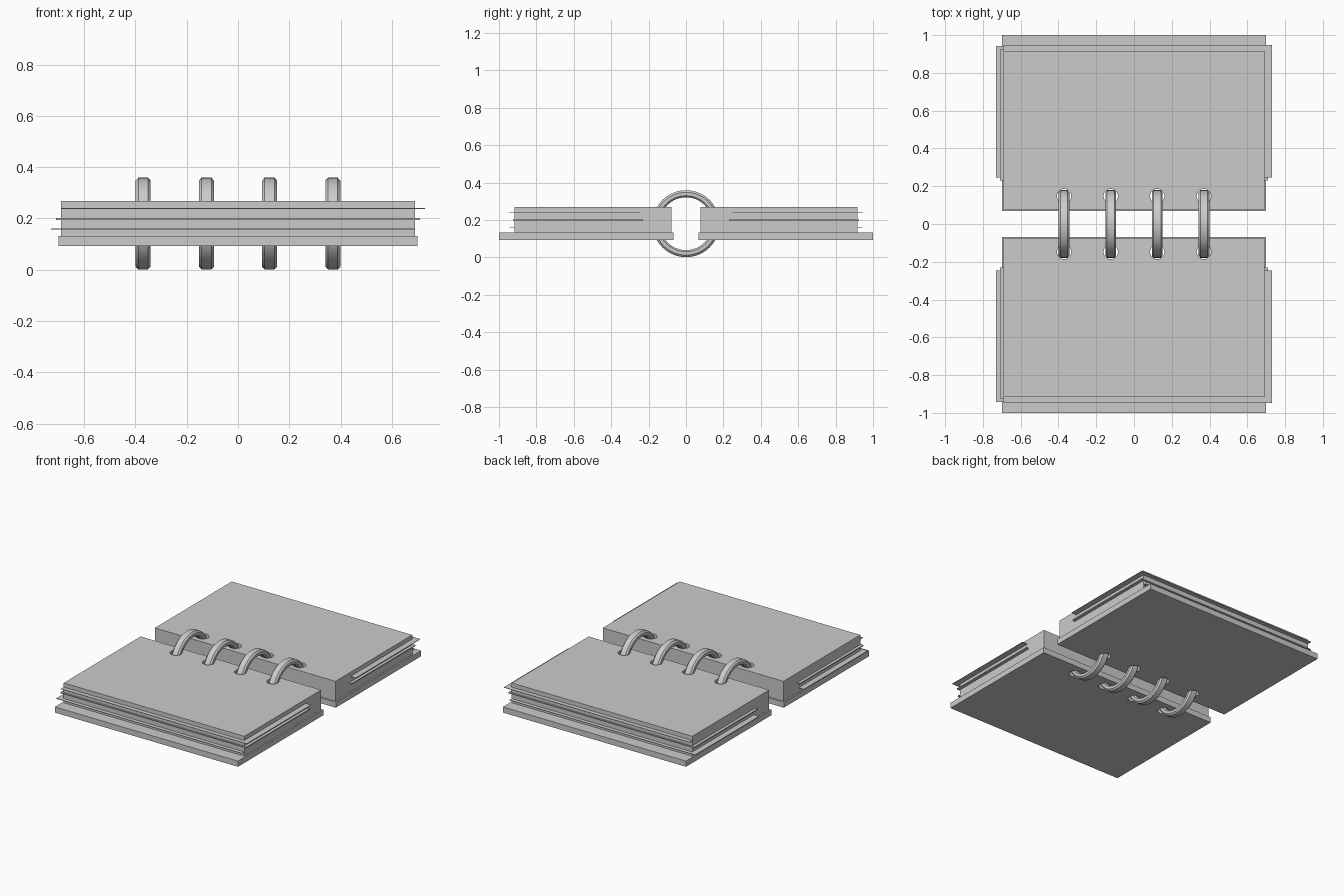
import bpy, bmesh, math
from mathutils import Matrix

if "Cube" in bpy.data.objects:
    bpy.data.objects.remove(bpy.data.objects["Cube"])

RING_X = (-0.37, -0.123, 0.123, 0.37)
RING_Z = 0.18


def make_object(name, bm):
    bmesh.ops.recalc_face_normals(bm, faces=bm.faces)
    mesh = bpy.data.meshes.new(name)
    bm.to_mesh(mesh)
    bm.free()
    ob = bpy.data.objects.new(name, mesh)
    bpy.context.collection.objects.link(ob)
    return ob


def mirrored_slab(name, x0, x1, y0, y1, z0, z1, cutter=None):
    """Box on the back half, optionally punched, mirrored to the front half."""
    bm = bmesh.new()
    mat = (Matrix.Translation(((x0 + x1) / 2, (y0 + y1) / 2, (z0 + z1) / 2))
           @ Matrix.Diagonal((x1 - x0, y1 - y0, z1 - z0, 1)))
    bmesh.ops.create_cube(bm, size=1, matrix=mat)
    ob = make_object(name, bm)
    if cutter:
        cut = ob.modifiers.new("holes", 'BOOLEAN')
        cut.operation = 'DIFFERENCE'
        cut.solver = 'EXACT'
        cut.object = cutter
    mirror = ob.modifiers.new("mirror", 'MIRROR')
    mirror.use_axis = (False, True, False)
    mirror.use_mirror_merge = False
    return ob


# Punch for the ring holes
bm = bmesh.new()
for x in RING_X:
    bmesh.ops.create_cone(bm, cap_ends=True, segments=32, radius1=0.038, radius2=0.038,
                          depth=0.6, matrix=Matrix.Translation((x, 0.148, RING_Z)))
punch = make_object("hole_punch", bm)
punch.hide_render = True
punch.hide_set(True)

# Covers and page blocks
mirrored_slab("covers", -0.70, 0.70, 0.068, 1.0, 0.093, 0.132, punch)
mirrored_slab("page_blocks", -0.69, 0.69, 0.078, 0.917, 0.132, 0.269, punch)

# Loose sheets sticking out of the pages
mirrored_slab("upper_sheets", -0.69, 0.73, 0.245, 0.947, 0.237, 0.240)
mirrored_slab("middle_sheets", -0.71, 0.71, 0.23, 0.925, 0.195, 0.202)
mirrored_slab("lower_sheets", -0.73, 0.69, 0.245, 0.943, 0.158, 0.161)

# Binder rings: chamfered band section (x offset, radius) swept round the x axis
SECTION = [(-0.029, 0.150), (-0.029, 0.168), (-0.019, 0.179), (0.019, 0.179),
           (0.029, 0.168), (0.029, 0.150), (0.019, 0.141), (-0.019, 0.141)]
STEPS = 48
for i, x in enumerate(RING_X):
    bm = bmesh.new()
    loops = []
    for s in range(STEPS):
        a = 2 * math.pi * s / STEPS
        loops.append([bm.verts.new((x + dx, r * math.cos(a), RING_Z + r * math.sin(a)))
                      for dx, r in SECTION])
    n = len(SECTION)
    for s in range(STEPS):
        p, q = loops[s], loops[(s + 1) % STEPS]
        for k in range(n):
            bm.faces.new((p[k], p[(k + 1) % n], q[(k + 1) % n], q[k]))
    ring = make_object(f"binder_ring_{i + 1}", bm)
    bpy.ops.object.select_all(action='DESELECT')
    bpy.context.view_layer.objects.active = ring
    ring.select_set(True)
    bpy.ops.object.shade_smooth_by_angle(angle=math.radians(30))
